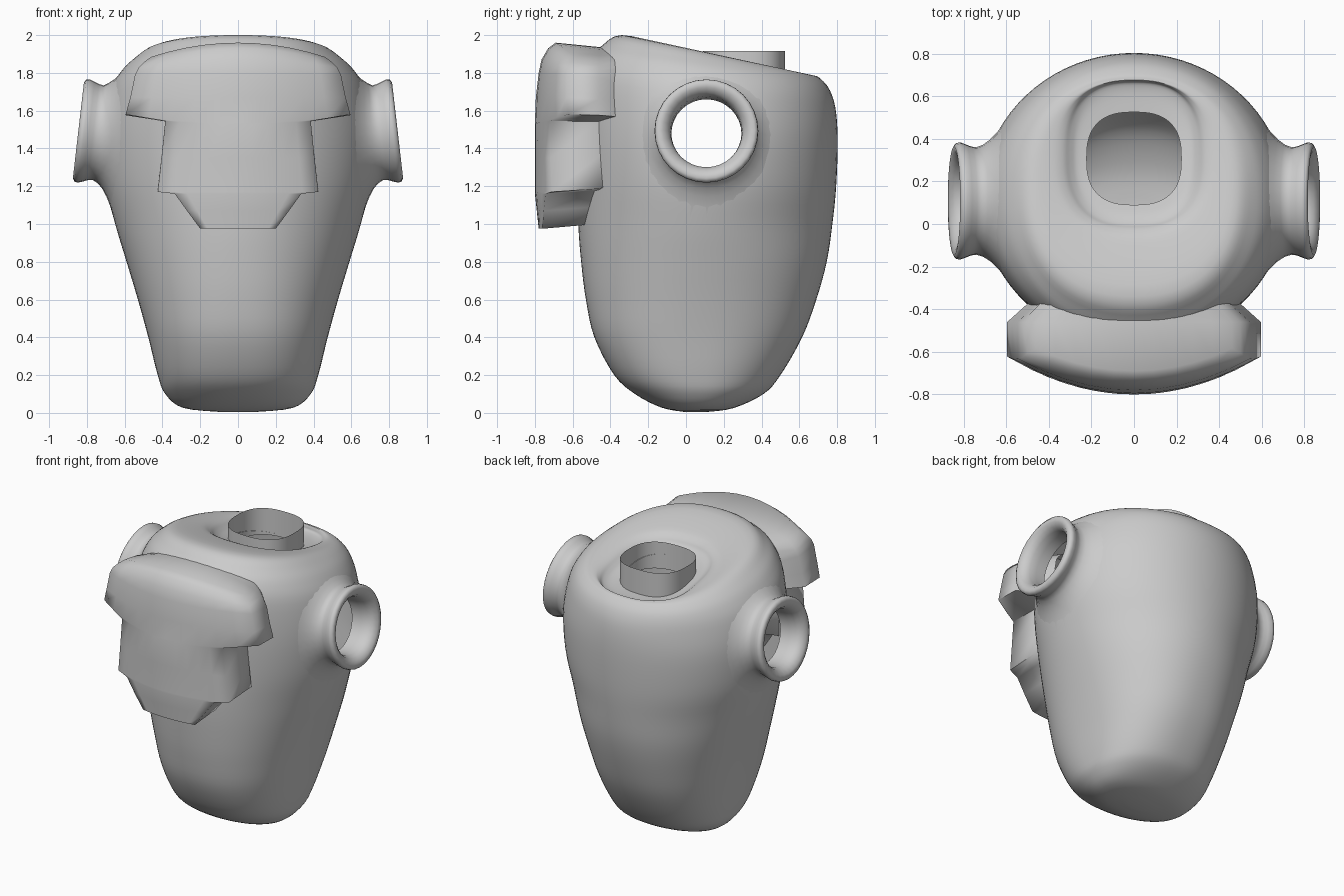
import bpy, bmesh
from math import cos, sin, pi, radians
from mathutils import Vector, Matrix
from mathutils.bvhtree import BVHTree

if "Cube" in bpy.data.objects:
    bpy.data.objects.remove(bpy.data.objects["Cube"])


def finish(name, bm, angle=40):
    bmesh.ops.recalc_face_normals(bm, faces=bm.faces)
    me = bpy.data.meshes.new(name)
    bm.to_mesh(me)
    bm.free()
    ob = bpy.data.objects.new(name, me)
    bpy.context.collection.objects.link(ob)
    bpy.ops.object.select_all(action='DESELECT')
    ob.select_set(True)
    bpy.context.view_layer.objects.active = ob
    bpy.ops.object.shade_smooth_by_angle(angle=radians(angle))
    return ob


def loft(rings, closed=True, cap=False):
    """Skin a list of equally long point rings."""
    bm = bmesh.new()
    rows = [[bm.verts.new(p) for p in r] for r in rings]
    n = len(rows[0])
    for a, b in zip(rows, rows[1:]):
        for i in range(n if closed else n - 1):
            j = (i + 1) % n
            bm.faces.new((a[i], a[j], b[j], b[i]))
    if cap:
        bm.faces.new(rows[0])
    return bm, rows


def oval(yf, zf, yb, zb, w, n=2.0, seg=80):
    """Tilted superellipse from a front point to a back point."""
    pts = []
    for i in range(seg):
        a = 2 * pi * i / seg
        c, s = cos(a), sin(a)
        x = w * abs(c) ** (2 / n) * (1 if c > 0 else -1)
        t = abs(s) ** (2 / n) * (1 if s > 0 else -1) * .5 + .5
        pts.append((x, yf + (yb - yf) * t, zf + (zb - zf) * t))
    return pts


def smooth_rows(rows, steps):
    """Catmull-Rom interpolation of parameter rows."""
    out = []
    for k in range(len(rows) - 1):
        p0, p1, p2 = rows[max(k - 1, 0)], rows[k], rows[k + 1]
        p3 = rows[min(k + 2, len(rows) - 1)]
        for s in range(steps):
            t = s / steps
            out.append([.5 * (2 * b + (c - a) * t + (2 * a - 5 * b + 4 * c - d) * t * t
                              + (3 * b - a - 3 * c + d) * t ** 3)
                        for a, b, c, d in zip(p0, p1, p2, p3)])
    return out + [list(rows[-1])]


# torso shell: front y/z, back y/z, half width, squareness
body = [
    (.0, .004, .1, .004, .08, 2), (-.13, .028, .25, .025, .29, 2.2),
    (-.27, .10, .41, .10, .385, 2.2), (-.38, .20, .50, .20, .425, 2.3),
    (-.485, .40, .615, .40, .475, 2.3), (-.53, .60, .69, .60, .53, 2.2),
    (-.555, .80, .745, .80, .59, 2.1), (-.57, 1.0, .775, 1.0, .65, 2),
    (-.57, 1.25, .795, 1.2, .705, 2), (-.57, 1.5, .803, 1.45, .72, 2),
    (-.565, 1.75, .79, 1.62, .685, 2), (-.52, 1.87, .755, 1.72, .625, 2.1),
    (-.45, 1.94, .705, 1.775, .56, 2.2), (-.34, 2.0, .68, 1.785, .485, 2.3),
    (-.1, 1.945, .675, 1.785, .39, 2.3), (-.03, 1.91, .67, 1.775, .335, 2.5),
    (-.0, 1.875, .66, 1.755, .30, 2.6), (.04, 1.85, .61, 1.745, .27, 2.6),
    (.09, 1.835, .525, 1.745, .222, 2.6)]
bm, _ = loft([oval(*r) for r in smooth_rows(body, 4)], cap=True)
surface = BVHTree.FromBMesh(bm)
# openings behind the arm sockets
hole = [f for f in bm.faces if any(
    abs(v.co.x) > .4 and (v.co.y - .11) ** 2 + (v.co.z - 1.5) ** 2 < .2 ** 2
    for v in f.verts)]
bmesh.ops.delete(bm, geom=hole, context='FACES')
finish("torso", bm, 60)

# neck tube
bm, _ = loft([oval(.09, z, .525, z, .225, 2.6) for z in (1.73, 1.82, 1.915)])
finish("neck_tube", bm)

# arm sockets: rolled ring (radius, offset along a slightly raised axis)
profile = [(.252, -.10), (.256, -.075), (.266, -.05), (.275, -.025), (.272, -.005),
           (.255, .005), (.23, 0), (.205, -.02), (.19, -.05), (.186, -.10), (.186, -.17)]
axis = Matrix.Translation((.84, .108, 1.495)) @ Matrix.Rotation(-.115, 4, 'Y')


def ring(r, d):
    return [axis @ Vector((d, r * cos(2 * pi * i / 32), r * sin(2 * pi * i / 32)))
            for i in range(32)]


# fillet from the torso surface up to the collar
foot = [surface.find_nearest(p)[0] for p in ring(.44, -.26)]
mid = [surface.find_nearest(p)[0] for p in ring(.28, -.14)]
top = ring(*profile[0])
fillet = [[a * (1 - t) ** 2 + b * 2 * t * (1 - t) + c * t * t
           for a, b, c in zip(foot, mid, top)] for t in (0, .2, .4, .6, .8)]
bm, _ = loft(fillet + [ring(*p) for p in profile])
socket = finish("arm_socket", bm, 60)
mirror = socket.modifiers.new("mirror", 'MIRROR')
mirror.use_mirror_merge = False

# chest plate front: centre z, half width, z change at the edge, y at centre
plate = [
    (.975, .20, 0, -.78), (1.07, .27, 0, -.79), (1.16, .335, 0, -.80),
    (1.17, .425, 0, -.80), (1.35, .405, 0, -.80), (1.53, .385, .015, -.80),
    (1.535, .595, .045, -.80), (1.67, .57, 0, -.795), (1.80, .545, -.01, -.78),
    (1.87, .525, -.04, -.765), (1.93, .50, -.075, -.73), (1.96, .46, -.075, -.69)]
COLS = 10
rows = []
for z, w, dz, y in plate:
    row = []
    for i in range(COLS + 1):
        t = 2 * i / COLS - 1
        x = w * t
        row.append((x, y + .5 * x * x, z + dz * t * t))
    rows.append(row)
bm, grid = loft(rows, closed=False)
# side walls: straight back, then tapering into the torso
rim = (grid[0] + [r[-1] for r in grid[1:]] + grid[-1][-2::-1]
       + [r[0] for r in grid[-2:0:-1]])
back = [bm.verts.new((v.co.x, -.46, 1.5 + (v.co.z - 1.5) * .95)) for v in rim]
root = [bm.verts.new((v.co.x * .72, -.31, 1.5 + (v.co.z - 1.5) * (.97 if v.co.z > 1.8 else .8)))
        for v in rim]
for a, b in ((rim, back), (back, root)):
    for i in range(len(rim)):
        j = (i + 1) % len(rim)
        bm.faces.new((a[i], a[j], b[j], b[i]))
finish("chest_plate", bm, 80)
